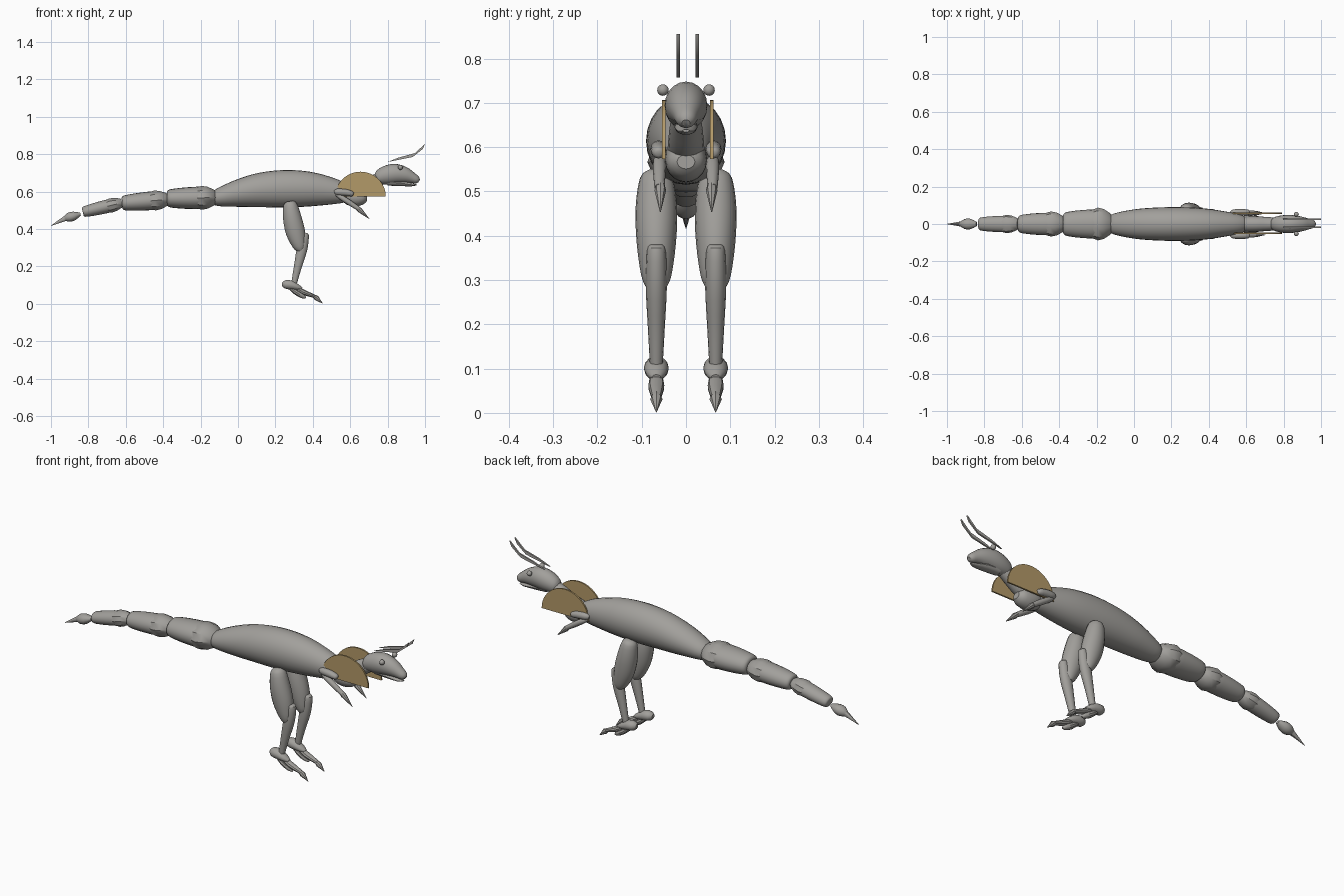
import bpy, bmesh, math
from mathutils import Vector

cube = bpy.data.objects.get("Cube")
if cube:
    bpy.data.objects.remove(cube, do_unlink=True)


def material(name, rgb):
    m = bpy.data.materials.new(name)
    m.use_nodes = True
    m.diffuse_color = (*rgb, 1)
    m.node_tree.nodes["Principled BSDF"].inputs["Base Color"].default_value = (*rgb, 1)
    return m


GREY = material("warm_grey", (0.36, 0.35, 0.33))
TAN = material("tan", (0.45, 0.32, 0.14))


def finish(name, bm, mat, angle=35):
    bmesh.ops.recalc_face_normals(bm, faces=bm.faces)
    mesh = bpy.data.meshes.new(name)
    bm.to_mesh(mesh)
    bm.free()
    mesh.materials.append(mat)
    ob = bpy.data.objects.new(name, mesh)
    bpy.context.collection.objects.link(ob)
    bpy.ops.object.select_all(action='DESELECT')
    ob.select_set(True)
    bpy.context.view_layer.objects.active = ob
    bpy.ops.object.shade_smooth_by_angle(angle=math.radians(angle))
    return ob


def spline(pts, steps):
    """Catmull-Rom refinement of a ring list."""
    pts = [Vector(p) for p in pts]
    out = []
    for i in range(len(pts) - 1):
        a, b, c, d = pts[max(i - 1, 0)], pts[i], pts[i + 1], pts[min(i + 2, len(pts) - 1)]
        for k in range(steps):
            t = k / steps
            out.append(0.5 * (2 * b + (c - a) * t + (2 * a - 5 * b + 4 * c - d) * t * t
                              + (3 * b - a - 3 * c + d) * t ** 3))
    return out + [pts[-1]]


def loft(name, rings, y=0, sides=20, steps=1):
    """Skin elliptical rings (x, z, half width in y, radius) along a path in the side plane."""
    rings = spline(rings, steps)
    axis = [Vector((r[0], 0, r[1])) for r in rings]
    bm = bmesh.new()
    loops = []
    for i, r in enumerate(rings):
        tangent = (axis[min(i + 1, len(axis) - 1)] - axis[max(i - 1, 0)]).normalized()
        up = Vector((-tangent.z, 0, tangent.x))
        loop = []
        for k in range(sides):
            a = math.tau * k / sides
            loop.append(bm.verts.new(axis[i] + up * math.sin(a) * max(r[3], 0.001)
                                     + Vector((0, y + math.cos(a) * max(r[2], 0.001), 0))))
        loops.append(loop)
    for p, q in zip(loops, loops[1:]):
        for k in range(sides):
            n = (k + 1) % sides
            bm.faces.new((p[k], p[n], q[n], q[k]))
    bm.faces.new(loops[0])
    bm.faces.new(loops[-1])
    return finish(name, bm, GREY)


def plate(name, outline, y, thick, mat):
    """Thin upright plate from an outline of (x, z) points."""
    bm = bmesh.new()
    face = bm.faces.new([bm.verts.new((x, y - thick / 2, z)) for x, z in outline])
    ext = bmesh.ops.extrude_face_region(bm, geom=[face])
    moved = [v for v in ext["geom"] if isinstance(v, bmesh.types.BMVert)]
    bmesh.ops.translate(bm, verts=moved, vec=(0, thick, 0))
    return finish(name, bm, mat)


# Torso, chest and neck
loft("torso", [(-.13, .565, .035, .03), (-.11, .567, .055, .046), (0, .59, .078, .073),
               (.12, .608, .088, .092), (.25, .615, .09, .1), (.38, .613, .083, .093),
               (.5, .602, .065, .072), (.575, .59, .048, .05), (.6, .585, .03, .03)],
     sides=24, steps=4)
loft("chest", [(.56, .585, .03, .03), (.59, .578, .045, .048), (.63, .57, .047, .05),
               (.67, .567, .04, .036), (.69, .567, .02, .016)], steps=3)
loft("neck", [(.6, .59, .042, .045), (.67, .617, .04, .042), (.73, .652, .036, .038),
              (.77, .672, .03, .033)], steps=3)

# Head and jaw
loft("head", [(.735, .672, .022, .024), (.75, .675, .036, .037), (.79, .687, .046, .05),
              (.84, .695, .048, .053), (.89, .688, .041, .044), (.93, .674, .03, .03),
              (.958, .661, .021, .02), (.968, .655, .009, .008)], steps=3)
loft("lower_jaw", [(.8, .65, .025, .018), (.87, .645, .026, .016), (.93, .636, .018, .008),
                   (.955, .637, .008, .003)], sides=12, steps=2)

# Tail segments, each a rounded barrel with a flared collar, centre line tilting downward
for i, (x0, z0, x1, z1, w, r) in enumerate([(-.38, .563, -.12, .568, .078, .06),
                                            (-.62, .538, -.375, .558, .06, .05),
                                            (-.83, .49, -.62, .54, .044, .036)]):
    def at(t, s):
        return (x0 + (x1 - x0) * t, z0 + (z1 - z0) * t, w * s, r * s)
    loft(f"tail_barrel_{i + 1}", [at(0, .55), at(.03, .75), at(.15, .86), at(.4, .96),
                                  at(.7, 1), at(.8, .9)], steps=2)
    loft(f"tail_collar_{i + 1}", [at(.62, 1), at(.72, 1.12), at(.84, 1.02), at(.98, .72),
                                  at(1.0, .6)], sides=10)
loft("tail_bulb", [(-.928, .455, .012, .012), (-.905, .462, .027, .025), (-.875, .47, .028, .024),
                   (-.842, .48, .012, .008)], sides=14, steps=2)
loft("tail_spike", [(-1, .417, .001, .001), (-.95, .443, .009, .01), (-.905, .465, .018, .018)],
     sides=10)

crest = [(.797, .757), (.935, .785), (.988, .828), (1, .855), (.945, .805), (.86, .782)]
arc = [(.655 + .135 * math.cos(math.pi * k / 32), .573 + .133 * math.sin(math.pi * k / 32))
       for k in range(33)]

for side, s in (("right", -1), ("left", 1)):
    # Shoulder fan and head antenna
    plate(f"{side}_shoulder_fan", arc, .004 + s * .054, .008, TAN)
    plate(f"{side}_antenna", crest, .004 + s * .0215, .008, GREY)

    # Eye
    bm = bmesh.new()
    bmesh.ops.create_uvsphere(bm, u_segments=16, v_segments=10, radius=.013)
    bmesh.ops.translate(bm, verts=bm.verts, vec=(.868, s * .052, .729))
    finish(f"{side}_eye", bm, GREY)

    # Arm with a pointed claw
    y = s * .062
    loft(f"{side}_upper_arm", [(.515, .597, .006, .007), (.53, .598, .016, .017),
                               (.575, .595, .018, .018), (.61, .588, .015, .014),
                               (.618, .586, .006, .006)], y, 12, 2)
    loft(f"{side}_forearm", [(.525, .583, .005, .006), (.55, .57, .014, .013),
                             (.6, .538, .014, .014), (.645, .508, .011, .011)], s * .06, 12, 2)
    loft(f"{side}_hand_claw", [(.63, .52, .009, .009), (.65, .502, .013, .014),
                               (.702, .454, .001, .001)], s * .058, 8)

    # Leg
    y = s * .067
    loft(f"{side}_thigh", [(.276, .548, .018, .018), (.279, .53, .037, .037),
                           (.29, .46, .047, .05), (.308, .38, .044, .052),
                           (.328, .31, .034, .036), (.336, .285, .024, .02)], y, 18, 3)
    loft(f"{side}_shin", [(.36, .38, .012, .012), (.357, .366, .021, .023),
                          (.342, .29, .024, .029), (.318, .19, .019, .021),
                          (.298, .1, .014, .015)], y, 14, 3)
    loft(f"{side}_ankle", [(.236, .105, .01, .01), (.252, .104, .025, .023),
                           (.285, .1, .028, .025), (.32, .088, .022, .016),
                           (.342, .08, .01, .007)], y, 14, 2)

    # Toes
    loft(f"{side}_long_toe", [(.31, .085, .013, .012), (.35, .062, .018, .015),
                              (.4, .043, .013, .01), (.418, .034, .01, .008)], y, 10, 2)
    loft(f"{side}_toe_claw", [(.405, .042, .008, .009), (.42, .031, .014, .014),
                              (.452, .002, .001, .001)], y, 8)
    loft(f"{side}_short_toe", [(.275, .09, .012, .012), (.31, .062, .018, .015),
                               (.345, .042, .014, .014), (.362, .03, .004, .004)], y, 10, 2)
